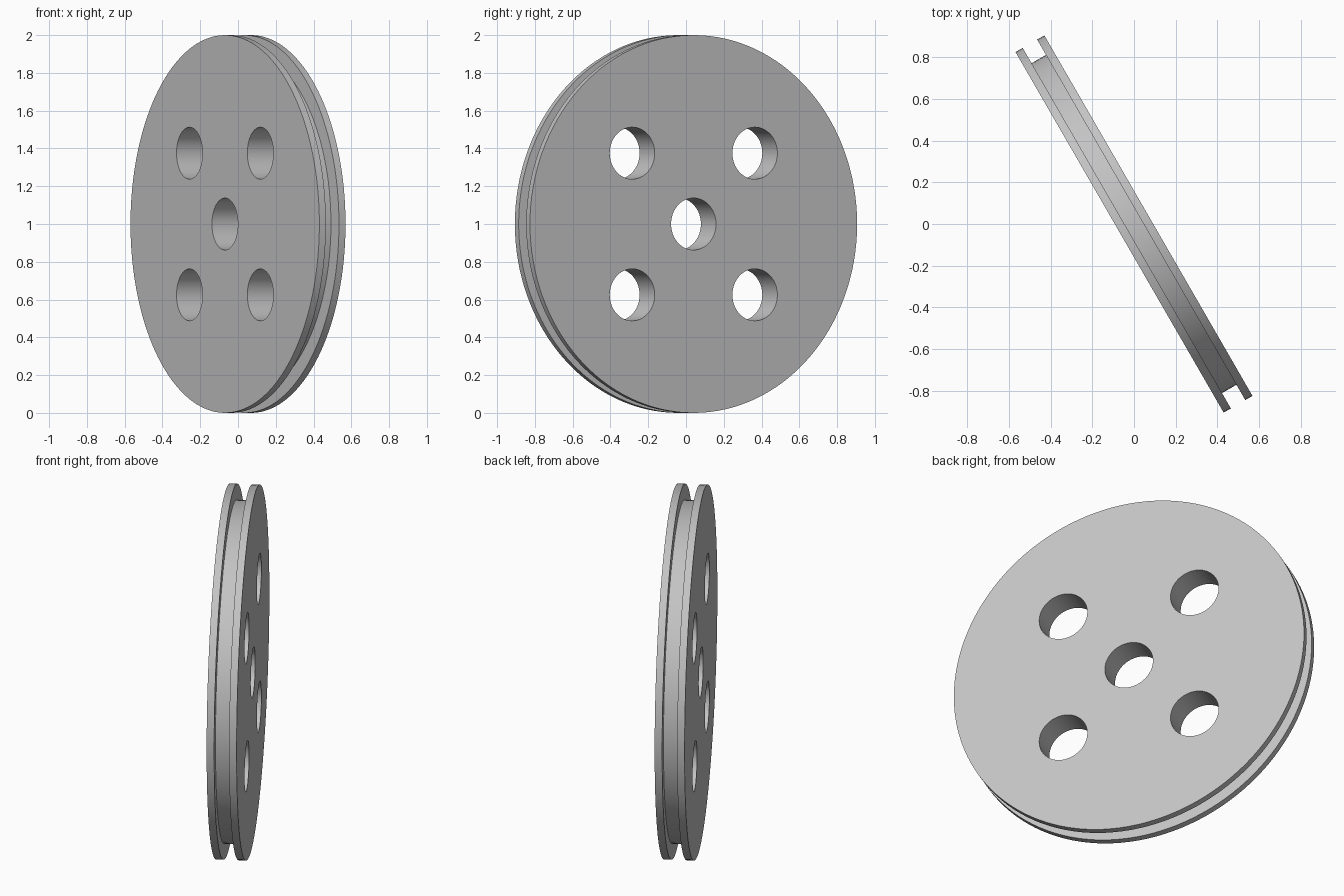
import bpy
import bmesh
from math import radians, pi

SEGMENTS = 128
RIM, FLOOR = 1.0, 0.915        # outer radius and groove radius
HALF, GROOVE = 0.08, 0.04      # half thickness and half groove width
HOLE, SPACING = 0.1375, 0.375

if "Cube" in bpy.data.objects:
    bpy.data.objects.remove(bpy.data.objects["Cube"])

grey = bpy.data.materials.new("plain_grey")
grey.use_nodes = True
colour = (0.55, 0.55, 0.55, 1)
grey.diffuse_color = colour
grey.node_tree.nodes["Principled BSDF"].inputs["Base Color"].default_value = colour


def lathe(name, profile, segments):
    """Revolve (radius, height) points about z and close both ends."""
    bm = bmesh.new()
    verts = [bm.verts.new((r, 0, z)) for r, z in profile]
    edges = [bm.edges.new(pair) for pair in zip(verts, verts[1:])]
    bmesh.ops.spin(bm, geom=verts + edges, axis=(0, 0, 1), cent=(0, 0, 0),
                   angle=2 * pi, steps=segments, use_merge=True)
    bmesh.ops.remove_doubles(bm, verts=bm.verts[:], dist=0.0001)
    bmesh.ops.holes_fill(bm, edges=[e for e in bm.edges if e.is_boundary], sides=0)
    bmesh.ops.recalc_face_normals(bm, faces=bm.faces[:])
    mesh = bpy.data.meshes.new(name)
    bm.to_mesh(mesh)
    bm.free()
    mesh.materials.append(grey)
    obj = bpy.data.objects.new(name, mesh)
    bpy.context.collection.objects.link(obj)
    return obj


# Grooved wheel: two flanges with a recessed belt floor between them
wheel = lathe("pulley_wheel", [
    (RIM, -HALF), (RIM, -GROOVE), (FLOOR, -GROOVE),
    (FLOOR, GROOVE), (RIM, GROOVE), (RIM, HALF)], SEGMENTS)

# Axle hole in the middle and four holes in a square around it
bpy.context.view_layer.objects.active = wheel
centres = [(0, 0)] + [(x, y) for x in (-SPACING, SPACING) for y in (-SPACING, SPACING)]
for x, y in centres:
    cutter = lathe("hole_cutter", [(HOLE, -0.2), (HOLE, 0.2)], 64)
    cutter.location = (x, y, 0)
    cutter.hide_render = True
    cut = wheel.modifiers.new("hole", "BOOLEAN")
    cut.operation = "DIFFERENCE"
    cut.solver = "EXACT"
    cut.object = cutter
    bpy.ops.object.modifier_apply(modifier=cut.name)
    bpy.data.objects.remove(cutter)

# Smooth rims and bores, crisp edges
bpy.ops.object.select_all(action="DESELECT")
wheel.select_set(True)
bpy.ops.object.shade_smooth_by_angle(angle=radians(30))

# Stand upright on its rim, turned about the vertical
wheel.rotation_euler = (0, radians(90), radians(30))
wheel.location.z = RIM
